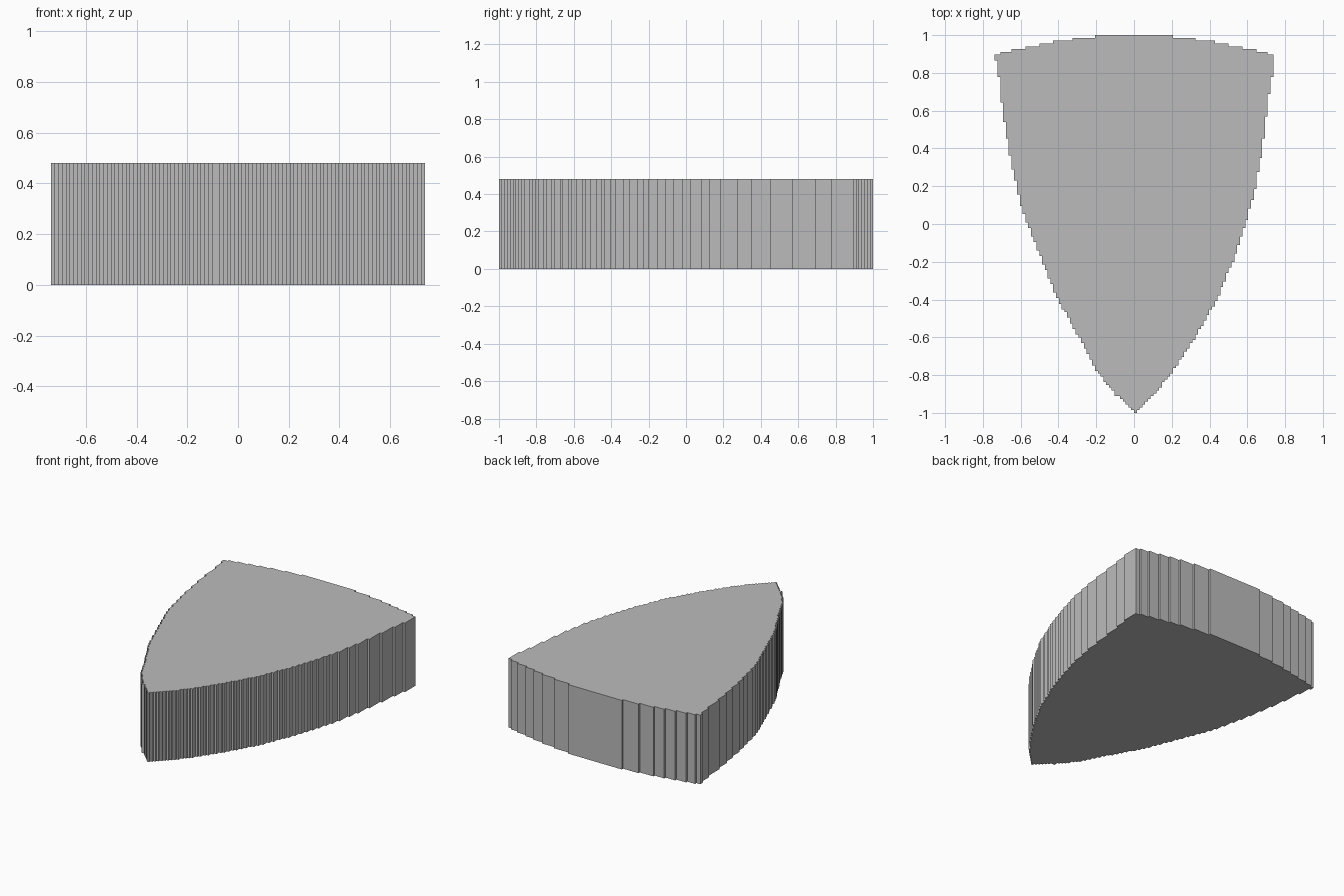
import bpy, bmesh

if "Cube" in bpy.data.objects:
    bpy.data.objects.remove(bpy.data.objects["Cube"])

HEIGHT = 0.48
COLS = 100                 # the outline is stepped, one step per column
STEP = 1.475 / COLS
ROW = 2.0 / 135

# Curved sides as (x, y) points, from left shoulder to tip to right shoulder
SIDES = [(-0.74, 0.875), (-0.73, 0.86), (-0.715, 0.77), (-0.69, 0.56), (-0.66, 0.38),
         (-0.60, 0.105), (-0.56, -0.01), (-0.49, -0.185), (-0.405, -0.395),
         (-0.285, -0.61), (-0.195, -0.78), (-0.10, -0.90), (0.007, -1.0),
         (0.10, -0.91), (0.195, -0.795), (0.32, -0.605), (0.44, -0.40),
         (0.525, -0.19), (0.592, 0.0), (0.64, 0.18), (0.675, 0.37),
         (0.70, 0.56), (0.72, 0.72), (0.74, 0.84)]


def snap(y):
    return -1 + round((y + 1) / ROW) * ROW


def side_y(x):
    for (x0, y0), (x1, y1) in zip(SIDES, SIDES[1:]):
        if x <= x1:
            return snap(y0 + (y1 - y0) * (x - x0) / (x1 - x0))
    return SIDES[-1][1]


def crown_y(x):
    return snap(min(1.0, 1.006 - 0.108 * (abs(x) / 0.737) ** 1.65))


def stepped(func):
    """Staircase version of a curve, without repeated points on flat runs."""
    pts = []
    for i in range(COLS):
        left = (i - COLS / 2) * STEP
        y = func(left + STEP / 2)
        if pts and abs(pts[-1][1] - y) < 1e-6:
            pts[-1] = (left + STEP, y)
        else:
            pts += [(left, y), (left + STEP, y)]
    return pts


# Shield outline, counter-clockwise, extruded to a thick plate
outline = stepped(side_y) + stepped(crown_y)[::-1]
bm = bmesh.new()
base = bm.faces.new([bm.verts.new((x, y, 0)) for x, y in outline])
ext = bmesh.ops.extrude_face_region(bm, geom=[base], use_keep_orig=True)
top = [v for v in ext["geom"] if isinstance(v, bmesh.types.BMVert)]
bmesh.ops.translate(bm, verts=top, vec=(0, 0, HEIGHT))
bmesh.ops.recalc_face_normals(bm, faces=bm.faces[:])
mesh = bpy.data.meshes.new("shield_plate")
bm.to_mesh(mesh)
bm.free()

grey = bpy.data.materials.new("plain grey")
grey.diffuse_color = (0.5, 0.5, 0.5, 1)
grey.use_nodes = True
grey.node_tree.nodes["Principled BSDF"].inputs["Base Color"].default_value = grey.diffuse_color
mesh.materials.append(grey)
plate = bpy.data.objects.new("shield_plate", mesh)
bpy.context.collection.objects.link(plate)
